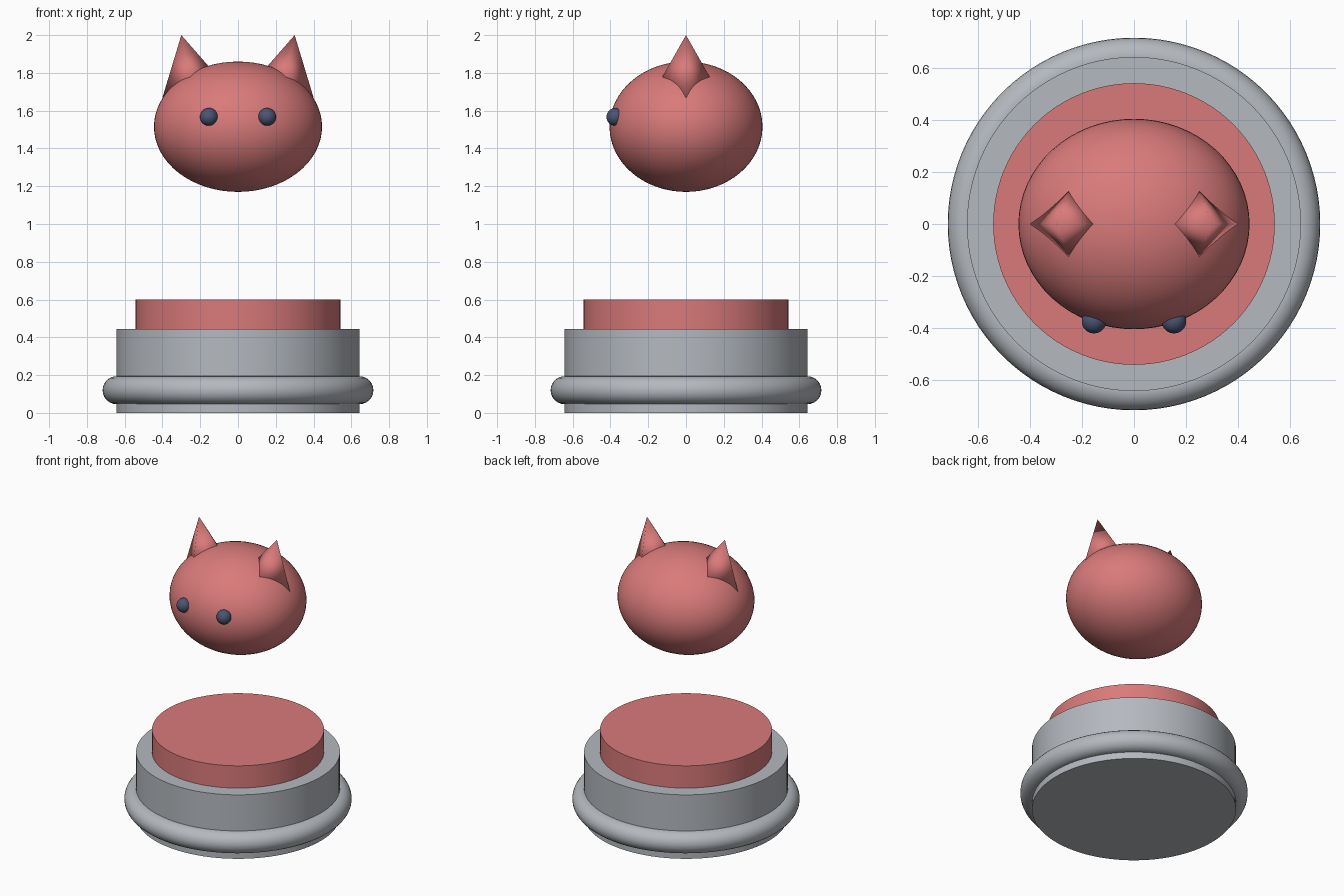
import bpy
import math
from mathutils import Vector

if "Cube" in bpy.data.objects:
    bpy.data.objects.remove(bpy.data.objects["Cube"])


def material(name, color):
    m = bpy.data.materials.new(name)
    m.diffuse_color = (*color, 1)
    m.use_nodes = True
    m.node_tree.nodes["Principled BSDF"].inputs["Base Color"].default_value = m.diffuse_color
    return m


RED = material("soft red", (0.70, 0.195, 0.195))
GREY = material("light grey", (0.46, 0.485, 0.52))
NAVY = material("slate blue", (0.07, 0.09, 0.17))


def finish(name, mat, angle=None):
    """Name, colour and smooth the newly added primitive."""
    ob = bpy.context.object
    ob.name = name
    ob.data.materials.append(mat)
    if angle is None:
        bpy.ops.object.shade_smooth()
    else:
        bpy.ops.object.shade_smooth_by_angle(angle=math.radians(angle))
    return ob


def disc(name, mat, radius, z0, z1):
    bpy.ops.mesh.primitive_cylinder_add(vertices=96, radius=radius, depth=z1 - z0,
                                        location=(0, 0, (z0 + z1) / 2))
    return finish(name, mat, 30)


def ellipsoid(name, mat, radii, location):
    bpy.ops.mesh.primitive_uv_sphere_add(segments=64, ring_count=32, radius=1,
                                         location=location)
    bpy.context.object.scale = radii
    bpy.ops.object.transform_apply(location=False, rotation=False, scale=True)
    return finish(name, mat)


# Pedestal with rounded ring and raised top disc
disc("pedestal", GREY, 0.643, 0, 0.445)
disc("top_disc", RED, 0.542, 0.445, 0.60)
bpy.ops.mesh.primitive_torus_add(major_radius=0.643, minor_radius=0.074,
                                 major_segments=96, minor_segments=24,
                                 location=(0, 0, 0.12))
finish("pedestal_ring", GREY)

# Floating head
ellipsoid("head", RED, (0.445, 0.405, 0.345), (0, 0, 1.515))

# Ears (four-sided, leaning outwards) and eyes
LEAN, EAR_HEIGHT = math.radians(12.2), 0.303
for side, label in ((-1, "left"), (1, "right")):
    axis = Vector((side * math.sin(LEAN), 0, math.cos(LEAN)))
    centre = Vector((side * 0.30, 0, 2.0)) - axis * EAR_HEIGHT / 2
    bpy.ops.mesh.primitive_cone_add(vertices=4, radius1=0.168, radius2=0,
                                    depth=EAR_HEIGHT, location=centre,
                                    rotation=(0, side * LEAN, 0))
    finish(label + "_ear", RED)
    ellipsoid(label + "_eye", NAVY, (0.047,) * 3, (side * 0.154, -0.374, 1.567))
